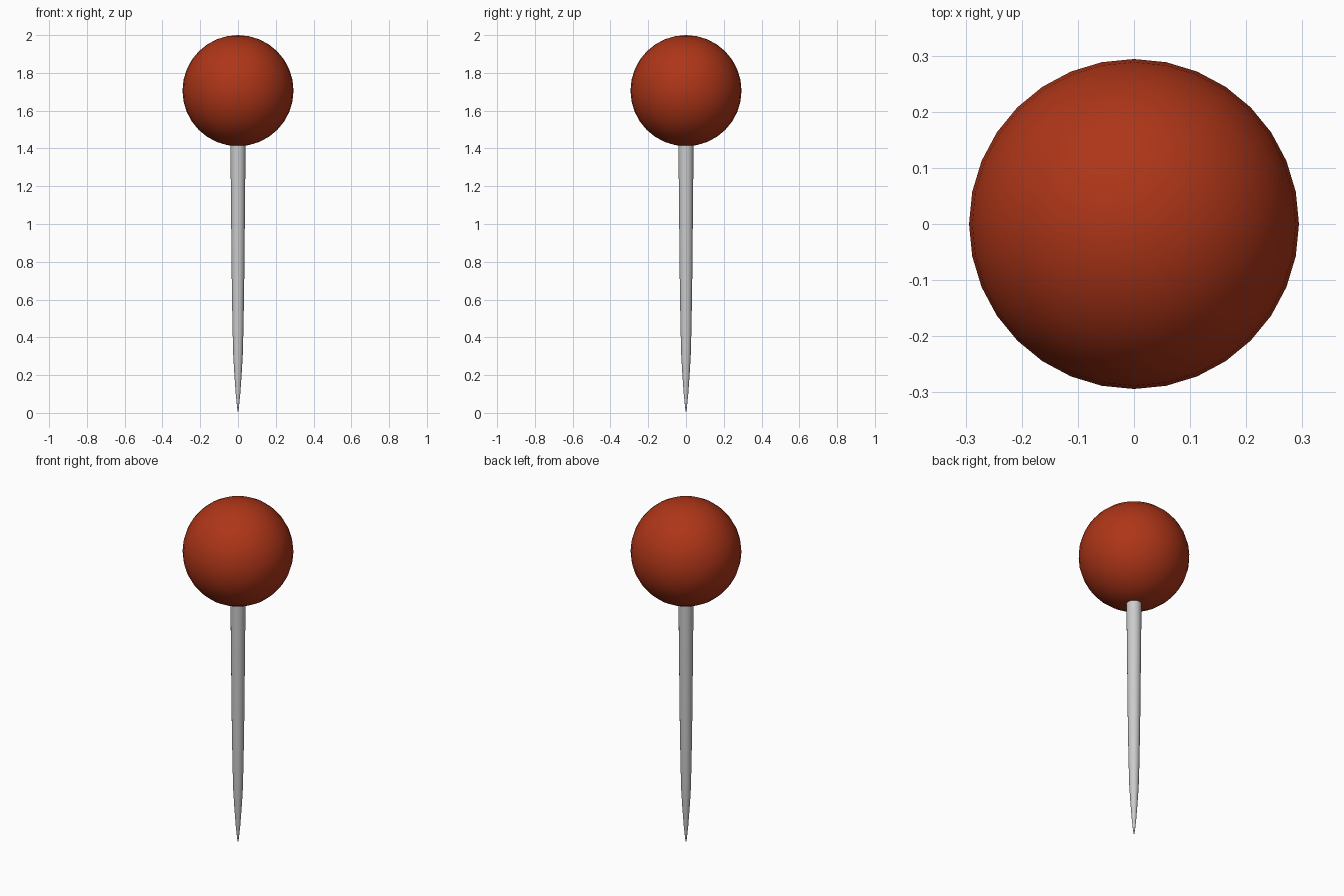
import bpy
import bmesh
import math

if "Cube" in bpy.data.objects:
    bpy.data.objects.remove(bpy.data.objects["Cube"])

SIDES = 32


def finish(name, bm):
    """Turn a bmesh into a smooth-shaded object."""
    bmesh.ops.recalc_face_normals(bm, faces=bm.faces)
    for f in bm.faces:
        f.smooth = True
    mesh = bpy.data.meshes.new(name)
    bm.to_mesh(mesh)
    bm.free()
    obj = bpy.data.objects.new(name, mesh)
    bpy.context.collection.objects.link(obj)
    return obj


# Ball head
bm = bmesh.new()
bmesh.ops.create_uvsphere(bm, u_segments=SIDES, v_segments=16, radius=0.294)
bmesh.ops.translate(bm, verts=bm.verts, vec=(0, 0, 1.706))
head = finish("pin_head", bm)
red = bpy.data.materials.new("red_plastic")
red.diffuse_color = (0.42, 0.036, 0.009, 1)
red.use_nodes = True
red.node_tree.nodes["Principled BSDF"].inputs["Base Color"].default_value = red.diffuse_color
head.data.materials.append(red)

# Tapered needle: (radius, height) profile revolved around z, tip on the ground
profile = [(0, 0), (0.005, 0.03), (0.012, 0.1), (0.019, 0.2), (0.025, 0.3),
           (0.029, 0.45), (0.033, 0.7), (0.036, 1.0), (0.039, 1.3),
           (0.04, 1.42), (0.04, 1.46), (0, 1.46)]
bm = bmesh.new()
verts = [bm.verts.new((r, 0, z)) for r, z in profile]
edges = [bm.edges.new(pair) for pair in zip(verts, verts[1:])]
bmesh.ops.spin(bm, geom=verts + edges, cent=(0, 0, 0), axis=(0, 0, 1),
               angle=math.tau, steps=SIDES, use_duplicate=False)
bmesh.ops.remove_doubles(bm, verts=bm.verts, dist=0.0001)
needle = finish("pin_needle", bm)
